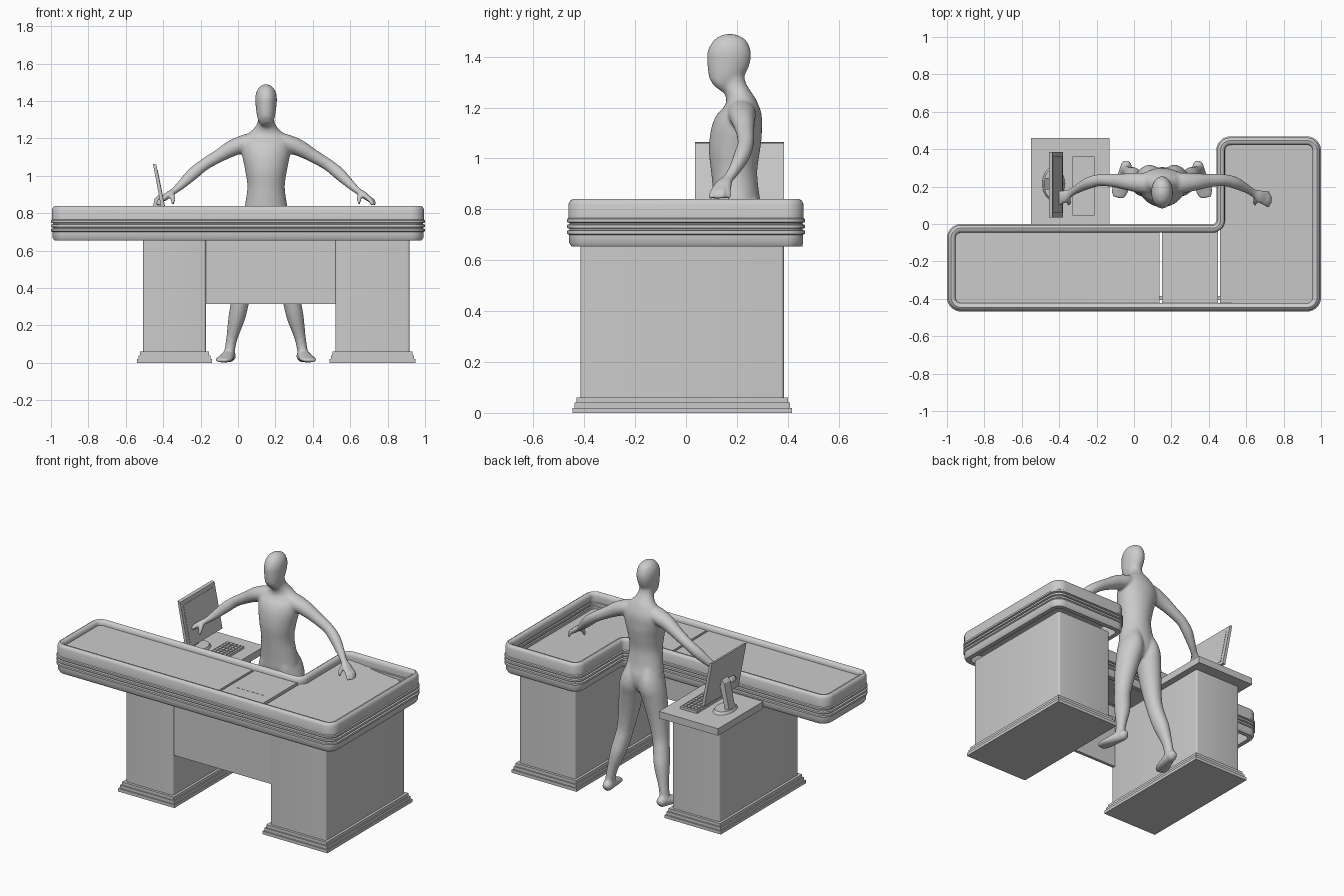
import bpy, bmesh, math
from mathutils import Vector

if "Cube" in bpy.data.objects:
    bpy.data.objects.remove(bpy.data.objects["Cube"])

grey = bpy.data.materials.new("plain grey")
grey.diffuse_color = (0.6, 0.6, 0.6, 1)
grey.use_nodes = True
grey.node_tree.nodes["Principled BSDF"].inputs["Base Color"].default_value = grey.diffuse_color


def finish(name, bm, smooth=None):
    bmesh.ops.recalc_face_normals(bm, faces=bm.faces)
    me = bpy.data.meshes.new(name)
    bm.to_mesh(me)
    bm.free()
    me.materials.append(grey)
    ob = bpy.data.objects.new(name, me)
    bpy.context.collection.objects.link(ob)
    if smooth:
        bpy.ops.object.select_all(action='DESELECT')
        bpy.context.view_layer.objects.active = ob
        ob.select_set(True)
        bpy.ops.object.shade_smooth_by_angle(angle=math.radians(smooth))
    return ob


def add_box(bm, x, y, z):
    for v in bmesh.ops.create_cube(bm, size=1)['verts']:
        v.co = [c[0] if k < 0 else c[1] for c, k in zip((x, y, z), v.co)]


def box(name, x, y, z, round_r=0):
    bm = bmesh.new()
    add_box(bm, x, y, z)
    if round_r:  # round the upright corners
        up = [e for e in bm.edges if abs(e.verts[0].co.z - e.verts[1].co.z) > 1e-4]
        bmesh.ops.bevel(bm, geom=up, offset=round_r, segments=4, profile=0.5, affect='EDGES')
    return finish(name, bm, 35 if round_r else None)


def prism(name, pts, y0, y1):
    """xz outline pulled along y"""
    bm = bmesh.new()
    f = bm.faces.new([bm.verts.new((x, y0, z)) for x, z in pts])
    for v in bmesh.ops.extrude_face_region(bm, geom=[f])['geom']:
        if isinstance(v, bmesh.types.BMVert):
            v.co.y = y1
    # keep the starting cap so the prism is closed
    bmesh.ops.holes_fill(bm, edges=bm.edges)
    return finish(name, bm)


def skin_rings(bm, rings, close=False):
    rings = [[bm.verts.new(p) for p in r] for r in rings]
    n = len(rings[0])
    for a, b in zip(rings, rings[1:] + (rings[:1] if close else [])):
        for i in range(n):
            j = (i + 1) % n
            bm.faces.new((a[i], a[j], b[j], b[i]))
    if not close:
        bm.faces.new(rings[0][::-1])
        bm.faces.new(rings[-1])


# --- counter rim: moulding swept round a rounded L outline ---
# corner x, y, arc start angle, +1 convex / -1 concave
corners = [(-1, -.468, 180, 1), (1, -.468, 270, 1), (1, .468, 0, 1),
           (.44, .468, 90, 1), (.44, 0, 0, -1), (-1, 0, 90, 1)]


def outline(d):
    pts = []
    for x, y, a0, k in corners:
        r = .075 if k > 0 else .02
        mid = math.radians(a0 + 45)
        cx = x - r * math.copysign(1, math.cos(mid))
        cy = y - r * math.copysign(1, math.sin(mid))
        if k < 0:
            cx, cy, a0 = x - r, y + r, 270
        for i in range(9):
            t = i / 8 if k > 0 else 1 - i / 8
            a = math.radians(a0 + 90 * t)
            q = r - k * d
            pts.append((cx + q * math.cos(a), cy + q * math.sin(a)))
    return pts


profile = [(.046, .655), (.018, .655), (.008, .67), (.008, .70), (0, .704), (0, .716),
           (.01, .719), (.01, .724), (0, .727), (0, .739), (.01, .742), (.01, .747),
           (0, .75), (0, .762), (.006, .766), (.006, .82), (.012, .834), (.022, .84),
           (.034, .838), (.043, .83), (.046, .815), (.046, .79), (.04, .787), (.04, .78),
           (.046, .777), (.046, .765), (.04, .762), (.04, .755), (.046, .752)]
bm = bmesh.new()
skin_rings(bm, [[(x, y, z) for x, y in outline(d)] for d, z in profile], close=True)
finish("counter_rim", bm, 40)

# --- decks inside the rim, with narrow gaps between them ---
box("conveyor_belt", (-.965, .135), (-.43, -.035), (.77, .81))
box("scanner_plate", (.15, .45), (-.43, -.035), (.77, .81))
prism("bagging_tray", [(.46, .775), (.46, .80), (.965, .735), (.965, .71)], -.43, .43)
bm = bmesh.new()
for i in range(6):
    add_box(bm, (.20 + i * .035, .22 + i * .035), (-.30, -.295), (.81, .812))
finish("scanner_slots", bm)

# --- pedestals with stepped plinths ---
for side, x0, x1 in (("left", -.508, -.172), ("right", .52, .917)):
    box(side + "_pedestal", (x0, x1), (-.415, .385), (.05, .66), .012)
    for i in range(3):
        g = .032 - i * .008
        box(f"{side}_plinth_step_{i + 1}", (x0 - g, x1 + g), (-.415 - g, .385 + g),
            (i * .02, i * .02 + .02))
box("front_panel", (-.18, .53), (-.405, -.385), (.315, .66))
box("side_desk_top", (-.55, -.13), (.0, .46), (.655, .70))

# --- monitor ---
prism("monitor_screen", [(-.40, .775), (-.38, .775), (-.437, 1.06), (-.455, 1.065)], .035, .385)
prism("monitor_display", [(-.386, .80), (-.383, .80), (-.430, 1.035), (-.433, 1.035)], .06, .36)
prism("monitor_neck", [(-.48, .71), (-.45, .71), (-.41, .87), (-.425, .90), (-.445, .88)], .185, .245)
bm = bmesh.new()
bmesh.ops.create_cone(bm, cap_ends=True, segments=32, radius1=.075, radius2=.065, depth=.016)
for v in bm.verts:
    v.co = (v.co.x * .8 - .43, v.co.y * 1.2 + .215, v.co.z + .708)
finish("monitor_foot", bm, 35)

# --- keyboard ---
box("keyboard", (-.33, -.21), (.045, .36), (.70, .715))
bm = bmesh.new()
for i in range(4):
    for j in range(11):
        x, y = -.32 + i * .026, .055 + j * .027
        add_box(bm, (x, x + .021), (y, y + .022), (.715, .721))
finish("keyboard_keys", bm)

# --- standing figure: lofted parts fused by a voxel remesh ---
CX = .15
body = bmesh.new()


def smooth_rows(rows, steps=4):
    """Catmull-Rom rows between the given sections"""
    out = []
    for i in range(len(rows) - 1):
        p = [Vector(rows[max(0, min(len(rows) - 1, i + k))]) for k in (-1, 0, 1, 2)]
        for q in range(steps):
            t = q / steps
            out.append(.5 * (2 * p[1] + (p[2] - p[0]) * t + (2 * p[0] - 5 * p[1] + 4 * p[2] - p[3]) * t * t
                             + (3 * p[1] - p[0] - 3 * p[2] + p[3]) * t ** 3))
    return out + [Vector(rows[-1])]


def loft(rows, s=1, ref=(0, 1, 0), n=24):
    """rows: offset from the centre line, y, z, half width, half depth"""
    rows = smooth_rows(rows)
    cs = [Vector((CX + s * r[0], r[1], r[2])) for r in rows]
    rings = []
    for i, r in enumerate(rows):
        t = (cs[min(i + 1, len(cs) - 1)] - cs[max(i - 1, 0)]).normalized()
        u = Vector(ref).cross(t).normalized()
        w = t.cross(u)
        rings.append([cs[i] + u * r[3] * math.cos(2 * math.pi * k / n)
                      + w * r[4] * math.sin(2 * math.pi * k / n) for k in range(n)])
    skin_rings(body, rings)


# torso and neck
loft([(0, .22, .67, .05, .05), (0, .215, .71, .10, .08), (0, .21, .77, .122, .095),
      (0, .20, .84, .113, .09), (0, .19, .94, .10, .09), (0, .19, 1.03, .112, .10),
      (0, .20, 1.11, .128, .10), (0, .215, 1.17, .133, .085), (0, .215, 1.215, .105, .065),
      (0, .205, 1.25, .066, .05), (0, .19, 1.285, .046, .047), (0, .18, 1.33, .043, .047)], n=40)
# head
loft([(0, .125, 1.275, .02, .025), (0, .135, 1.29, .038, .048), (0, .15, 1.325, .049, .068),
      (0, .163, 1.37, .055, .082), (0, .17, 1.41, .058, .086), (0, .172, 1.445, .053, .076),
      (0, .172, 1.472, .038, .056), (0, .172, 1.489, .014, .02)], n=40)
for s in (-1, 1):
    # leg
    loft([(.05, .21, .84, .045, .07), (.058, .215, .78, .062, .09), (.067, .225, .72, .073, .092),
          (.082, .222, .65, .072, .08), (.105, .215, .52, .061, .066), (.125, .22, .40, .05, .053),
          (.14, .235, .32, .048, .052), (.157, .255, .24, .045, .05), (.183, .275, .13, .03, .034),
          (.197, .28, .05, .028, .035)], s)
    # foot
    loft([(.187, .335, .03, .012, .015), (.19, .32, .035, .028, .03), (.198, .28, .038, .033, .035),
          (.212, .225, .028, .041, .026), (.227, .175, .018, .045, .016), (.235, .14, .013, .03, .01)],
         s, ref=(0, 0, 1))
    # arm and palm
    loft([(.05, .215, 1.195, .04, .05), (.11, .22, 1.175, .047, .055), (.18, .225, 1.148, .044, .046),
          (.25, .232, 1.108, .036, .037), (.33, .235, 1.06, .032, .032), (.39, .22, 1.012, .033, .032),
          (.45, .19, .955, .025, .024), (.49, .165, .92, .018, .022), (.52, .15, .90, .018, .034),
          (.545, .14, .88, .016, .038), (.555, .137, .872, .012, .036)], s)
    # fingers and thumb
    for dy, dx in ((-.032, 0), (-.011, .012), (.011, .012), (.032, 0)):
        loft([(.54, .14 + dy * .8, .885, .012, .011), (.558 + dx, .135 + dy, .868, .012, .011),
              (.57 + dx, .13 + dy * 1.15, .842, .010, .010)], s, n=10)
    loft([(.505, .145, .905, .015, .015), (.498, .118, .88, .013, .013),
          (.498, .105, .848, .010, .010)], s, n=10)

figure = finish("standing_figure", body)
rm = figure.modifiers.new("fuse", 'REMESH')
rm.mode = 'VOXEL'
rm.voxel_size = .007
rm.use_smooth_shade = True
sm = figure.modifiers.new("soften", 'SMOOTH')
sm.factor = .5
sm.iterations = 9
